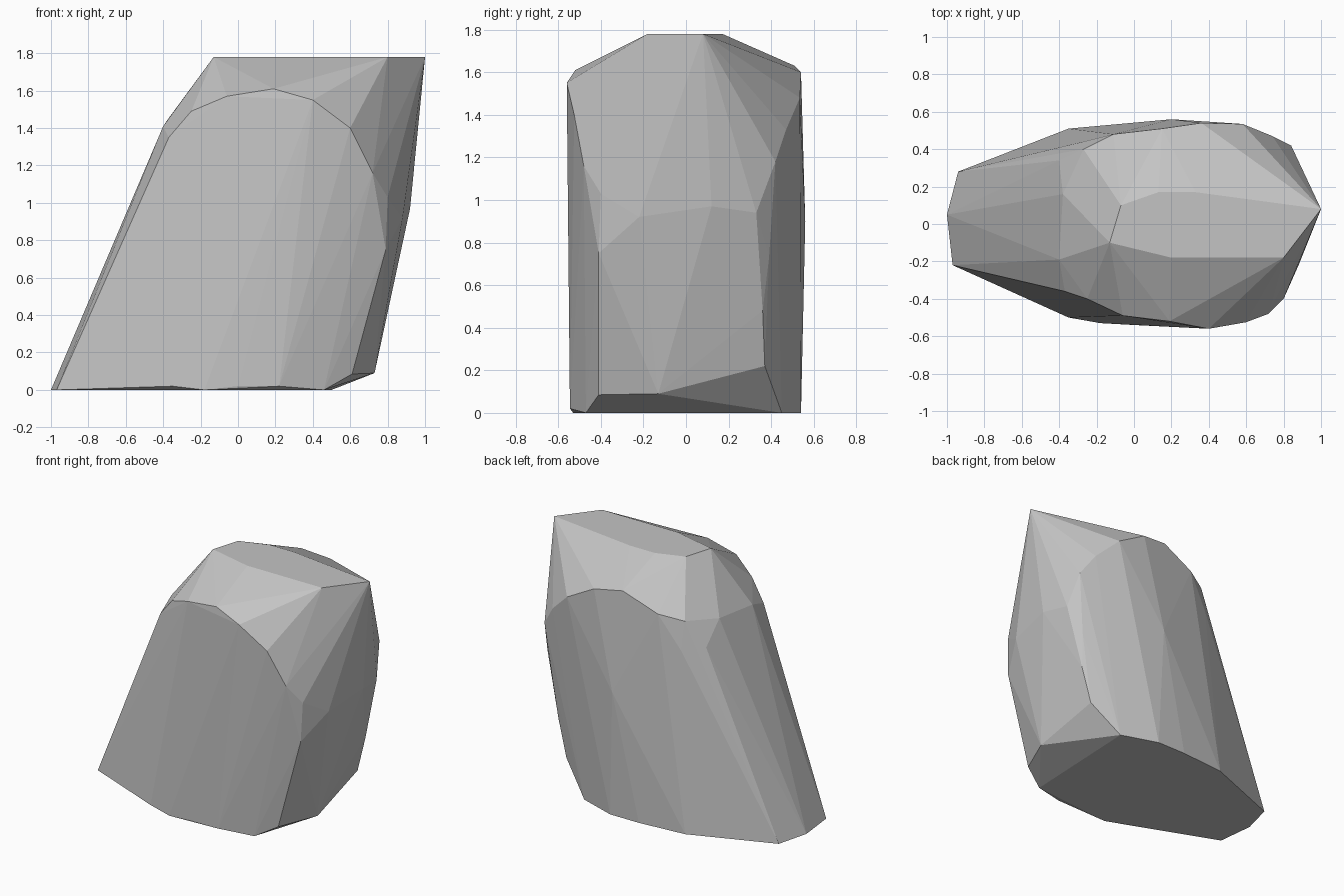
import bpy
import bmesh
import math

default_cube = bpy.data.objects.get("Cube")
if default_cube:
    bpy.data.objects.remove(default_cube, do_unlink=True)


def flat_material(name, value):
    """Single plain grey colour for viewport and render."""
    material = bpy.data.materials.new(name)
    material.use_nodes = True
    colour = (value, value, value, 1.0)
    material.diffuse_color = colour
    shader = material.node_tree.nodes["Principled BSDF"]
    shader.inputs["Base Color"].default_value = colour
    shader.inputs["Roughness"].default_value = 0.9
    return material


def faceted_stone(name, corner_groups, material):
    """Wrap chipped flat facets around the given corner points."""
    bm = bmesh.new()
    for group in corner_groups:
        for corner in group:
            bm.verts.new(corner)
    result = bmesh.ops.convex_hull(bm, input=bm.verts[:])
    leftovers = {item for key in ("geom_interior", "geom_unused")
                 for item in result[key] if isinstance(item, bmesh.types.BMVert)}
    bmesh.ops.delete(bm, geom=list(leftovers), context="VERTS")
    # Merge nearly level triangles into broad facets
    bmesh.ops.dissolve_limit(bm, angle_limit=math.radians(1),
                             verts=bm.verts[:], edges=bm.edges[:])
    bmesh.ops.recalc_face_normals(bm, faces=bm.faces[:])
    mesh = bpy.data.meshes.new(name)
    bm.to_mesh(mesh)
    bm.free()
    mesh.materials.append(material)
    for face in mesh.polygons:
        face.use_smooth = False
    stone = bpy.data.objects.new(name, mesh)
    bpy.context.scene.collection.objects.link(stone)
    return stone


# Pointed toe and lower outline
base_outline = [
    (-1, .05, 0), (-.97, -.22, 0), (-.94, .28, 0),
    (-.35, -.5, .02), (-.18, -.53, 0), (0, -.54, .02), (.22, -.545, .02),
    (.46, -.47, 0), (.5, .45, 0), (.23, .54, 0), (0, .54, 0), (-.35, .51, 0),
]

# Chipped lower edge and bulge of the right side
right_side = [
    (.61, -.41, .085), (.73, -.13, .09), (.72, .13, .18), (.7, .37, .22),
    (.77, .36, .48), (.79, .39, .73), (.79, -.41, .75), (.88, -.22, .92),
    (.92, .12, .97), (.88, .33, .94), (.84, .42, 1.18),
]

# Rounded shoulder above the front face
front_shoulder = [
    (-.37, -.36, 1.35), (-.25, -.4, 1.49), (-.06, -.49, 1.57),
    (.19, -.52, 1.61), (.4, -.56, 1.55), (.6, -.525, 1.4),
    (.72, -.48, 1.16), (.8, -.4, 1.03),
]

# Rounded shoulder above the back face
back_shoulder = [
    (.2, .56, .9), (.74, .47, 1.33), (.58, .535, 1.48), (.36, .54, 1.6),
    (.15, .51, 1.63), (-.11, .48, 1.52), (-.27, .4, 1.48),
    (-.27, .44, 1.28), (-.4, .34, 1.3),
]

# Sloping left shoulder and flat crown with its overhanging tip
crown = [
    (-.4, -.19, 1.41), (-.38, .16, 1.44),
    (-.13, -.1, 1.78), (-.07, .1, 1.78), (.13, .17, 1.78), (.33, .17, 1.78),
    (1, .08, 1.78), (.8, -.18, 1.78), (.2, -.18, 1.78),
]

stone_grey = flat_material("stone grey", .55)
faceted_stone("leaning_rock",
              [base_outline, right_side, front_shoulder, back_shoulder, crown],
              stone_grey)
